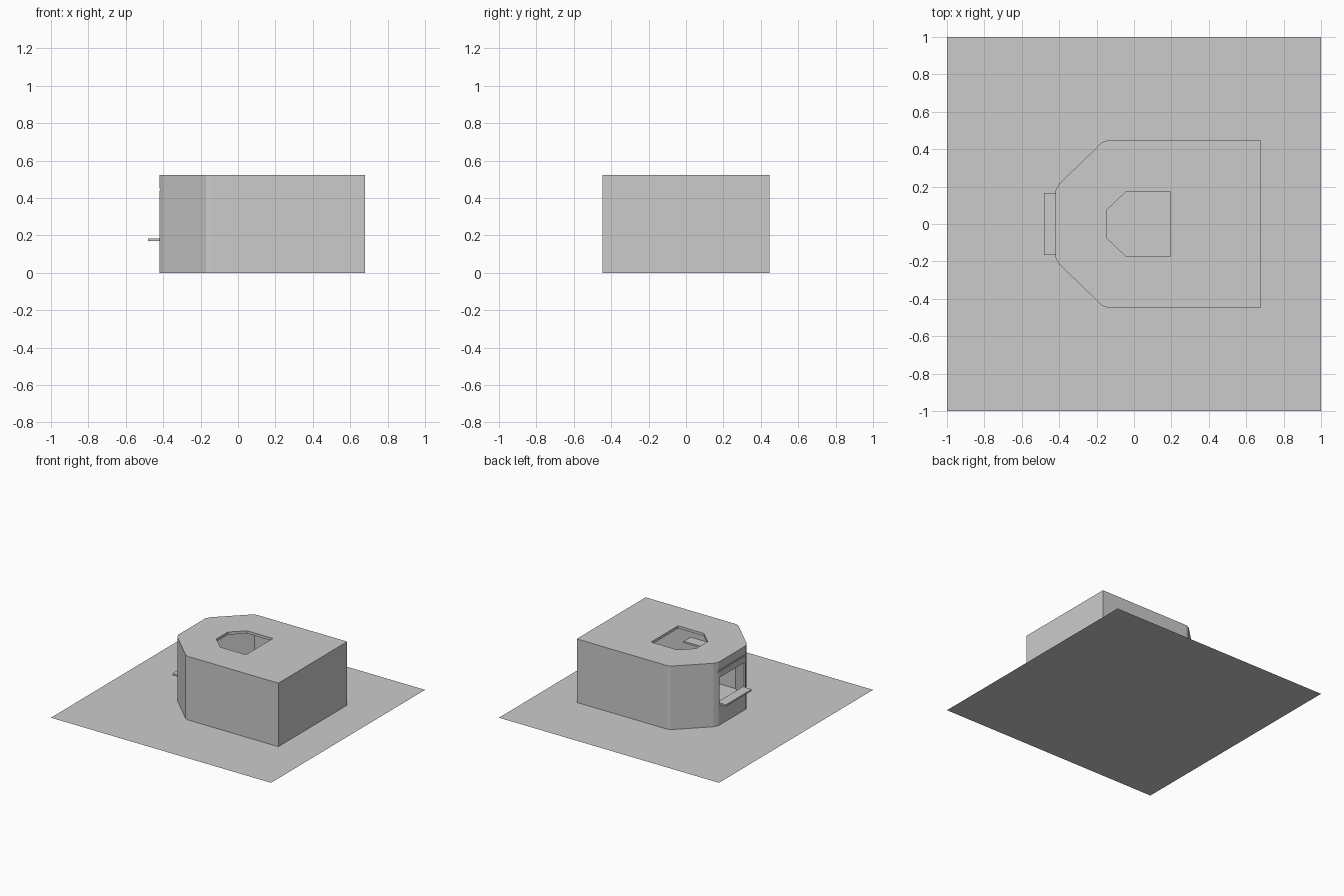
import bpy, bmesh

if "Cube" in bpy.data.objects:
    bpy.data.objects.remove(bpy.data.objects["Cube"], do_unlink=True)

grey = bpy.data.materials.new("plain_grey")
grey.use_nodes = True
colour = (0.6, 0.6, 0.6, 1)
grey.diffuse_color = colour
grey.node_tree.nodes["Principled BSDF"].inputs["Base Color"].default_value = colour


def prism(name, half, z0, z1):
    """Extrude a half outline, mirrored across y = 0, from z0 to z1."""
    outline = half + [(x, -y) for x, y in reversed(half)]
    bm = bmesh.new()
    base = bm.faces.new([bm.verts.new((x, y, z0)) for x, y in outline])
    if z1 > z0:
        top = bmesh.ops.extrude_face_region(bm, geom=[base])["geom"]
        moved = [v for v in top if isinstance(v, bmesh.types.BMVert)]
        bmesh.ops.translate(bm, verts=moved, vec=(0, 0, z1 - z0))
        bmesh.ops.recalc_face_normals(bm, faces=bm.faces)
    elif base.normal.z < 0 or z1 == z0:
        base.normal_update()
        if base.normal.z < 0:
            base.normal_flip()
    mesh = bpy.data.meshes.new(name)
    bm.to_mesh(mesh)
    bm.free()
    mesh.materials.append(grey)
    obj = bpy.data.objects.new(name, mesh)
    bpy.context.collection.objects.link(obj)
    return obj


def box(name, x0, x1, y, z0, z1):
    return prism(name, [(x1, y), (x0, y)], z0, z1)


def cut(target, cutters):
    """Subtract the cutters, bake the result and discard them."""
    for cutter in cutters:
        cutter.hide_render = True
        mod = target.modifiers.new("cut", 'BOOLEAN')
        mod.operation, mod.solver, mod.object = 'DIFFERENCE', 'EXACT', cutter
    graph = bpy.context.evaluated_depsgraph_get()
    mesh = bpy.data.meshes.new_from_object(target.evaluated_get(graph))
    target.modifiers.clear()
    target.data = mesh
    for cutter in cutters:
        bpy.data.objects.remove(cutter, do_unlink=True)


# Ground sheet
box("ground", -1, 1, 1, 0, 0)

# Hollow building with chamfered corners, roof hatch and serving window
building = prism("building", [(0.68, 0.447), (-0.14, 0.447), (-0.17, 0.437),
                              (-0.4, 0.215), (-0.42, 0.18)], 0, 0.522)
room = prism("room_cutter", [(0.66, 0.43), (-0.15, 0.43), (-0.4, 0.18)], -0.1, 0.5)
hatch = prism("hatch_cutter", [(0.195, 0.175), (-0.04, 0.175), (-0.145, 0.075)], 0.4, 0.6)
window = box("window_cutter", -0.5, -0.38, 0.167, 0.18, 0.39)
groove = box("groove_cutter", -0.5, -0.414, 0.3, 0.44, 0.452)
cut(building, [room, hatch, window, groove])

# Counter projecting through the window
box("window_counter", -0.48, -0.4, 0.167, 0.17, 0.184)

# Shelf on the inside of the front wall
shelf = box("inner_shelf", -0.15, 0.26, 0.045, 0.3, 0.314)
shelf.location.y = -0.387
